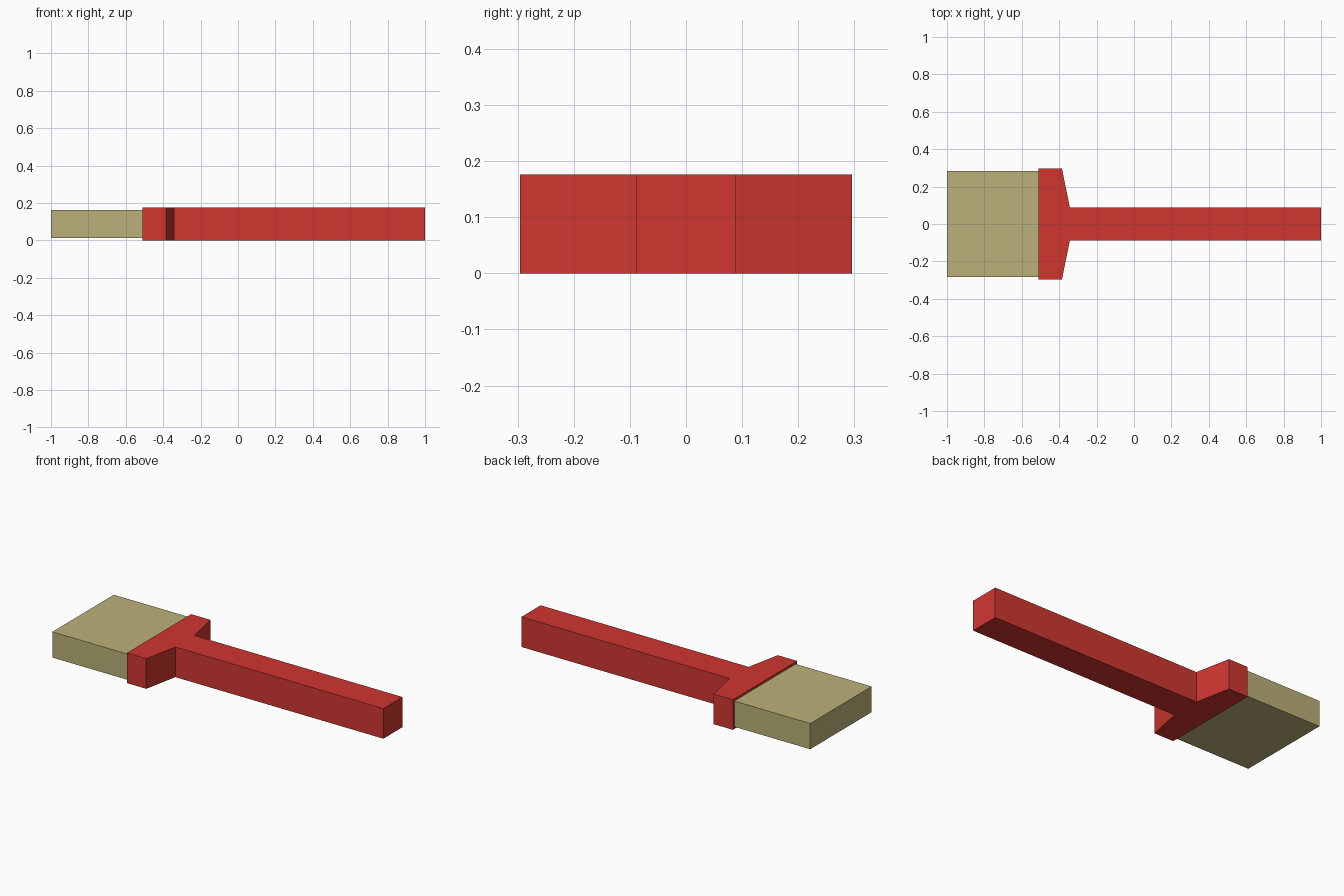
import bpy
import bmesh

cube = bpy.data.objects.get("Cube")
if cube:
    bpy.data.objects.remove(cube, do_unlink=True)


def material(name, rgb):
    mat = bpy.data.materials.new(name)
    mat.use_nodes = True
    color = (*rgb, 1.0)
    mat.diffuse_color = color
    mat.node_tree.nodes["Principled BSDF"].inputs["Base Color"].default_value = color
    return mat


def slab(name, half_outline, bottom, top, mat):
    """Mirror a half outline (x, y) across y = 0 and extrude it upward."""
    outline = half_outline + [(x, -y) for x, y in reversed(half_outline)]
    bm = bmesh.new()
    base = bm.faces.new([bm.verts.new((x, y, bottom)) for x, y in outline])
    result = bmesh.ops.extrude_face_region(bm, geom=[base], use_keep_orig=True)
    raised = [v for v in result["geom"] if isinstance(v, bmesh.types.BMVert)]
    bmesh.ops.translate(bm, verts=raised, vec=(0, 0, top - bottom))
    bmesh.ops.recalc_face_normals(bm, faces=bm.faces)
    mesh = bpy.data.meshes.new(name)
    bm.to_mesh(mesh)
    bm.free()
    mesh.materials.append(mat)
    obj = bpy.data.objects.new(name, mesh)
    bpy.context.collection.objects.link(obj)
    return obj


red = material("red paint", (0.63, 0.037, 0.03))
tan = material("tan bristle", (0.5, 0.435, 0.19))

# Handle widening through tapered shoulders into the brush head
slab("handle", [(-0.51, 0.296), (-0.385, 0.296), (-0.343, 0.088), (1.0, 0.088)],
     0.0, 0.176, red)

# Bristle block, slightly smaller than the head and seated in its end
slab("bristles", [(-1.0, 0.283), (-0.505, 0.283)], 0.013, 0.163, tan)
